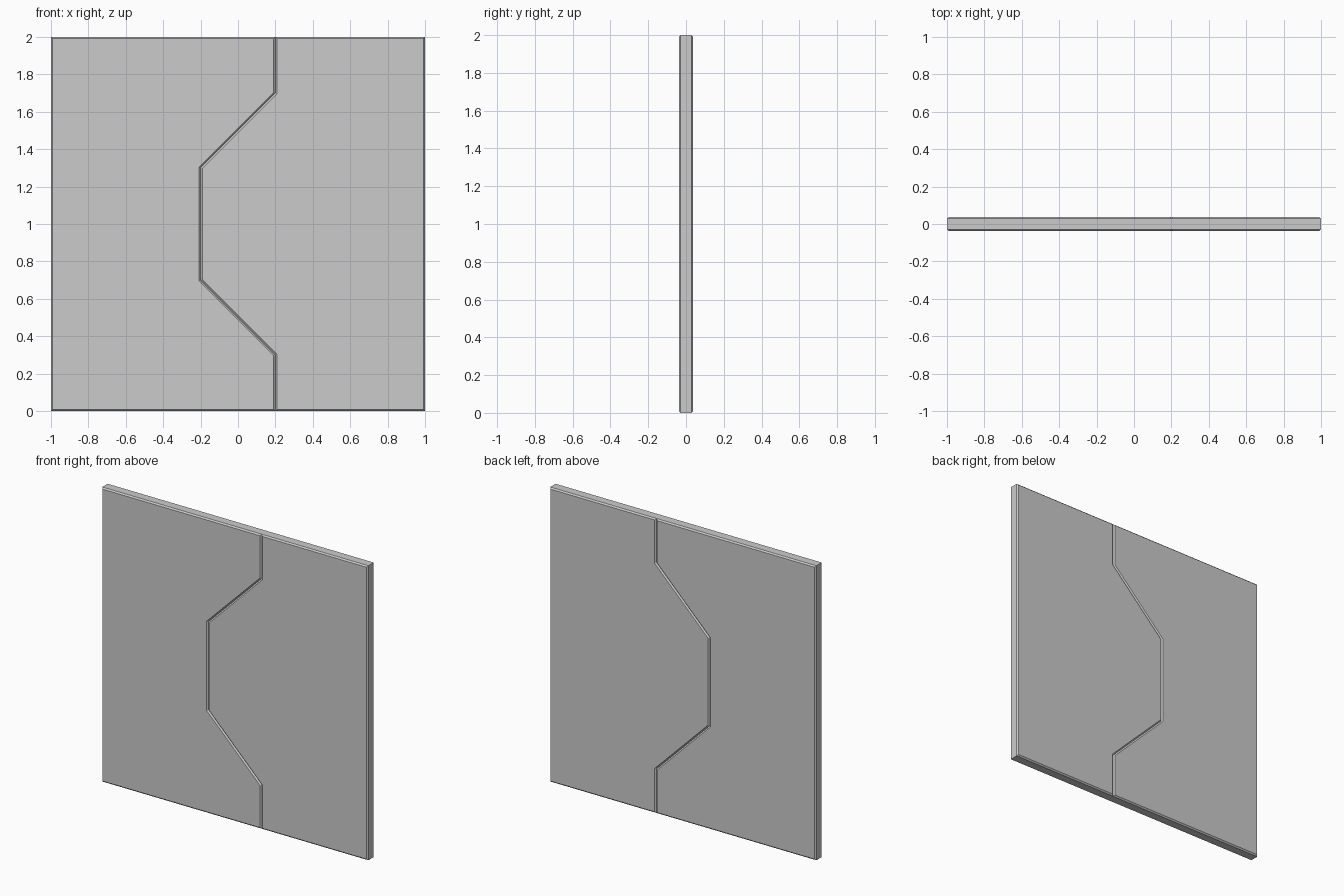
import bpy, bmesh

if "Cube" in bpy.data.objects:
    bpy.data.objects.remove(bpy.data.objects["Cube"])

HALF_T = 0.0375   # half the door thickness
CHAMFER = 0.009   # chamfer around the front and back rims

# Interlocking seam between the two leaves, bottom to top (x, z)
seam = [(0.2, 0), (0.2, 0.3), (-0.2, 0.7)]
seam += [(x, 2 - z) for x, z in reversed(seam)]


def leaf(name, outline):
    """Extrude an outline in the xz plane and chamfer both rims."""
    bm = bmesh.new()
    face = bm.faces.new([bm.verts.new((x, -HALF_T, z)) for x, z in outline])
    ext = bmesh.ops.extrude_face_region(bm, geom=[face])
    new = [v for v in ext["geom"] if isinstance(v, bmesh.types.BMVert)]
    bmesh.ops.translate(bm, verts=new, vec=(0, 2 * HALF_T, 0))
    bmesh.ops.recalc_face_normals(bm, faces=bm.faces[:])
    rims = [e for e in bm.edges if abs(e.verts[0].co.y - e.verts[1].co.y) < 1e-5]
    bmesh.ops.bevel(bm, geom=rims, offset=CHAMFER, segments=1,
                    profile=0.5, affect='EDGES')
    bmesh.ops.recalc_face_normals(bm, faces=bm.faces[:])
    mesh = bpy.data.meshes.new(name)
    bm.to_mesh(mesh)
    bm.free()
    obj = bpy.data.objects.new(name, mesh)
    bpy.context.collection.objects.link(obj)


# Left and right door leaves sharing the seam
leaf("left_door_leaf", [(-1, 0)] + seam + [(-1, 2)])
leaf("right_door_leaf", [(1, 0)] + seam + [(1, 2)])
